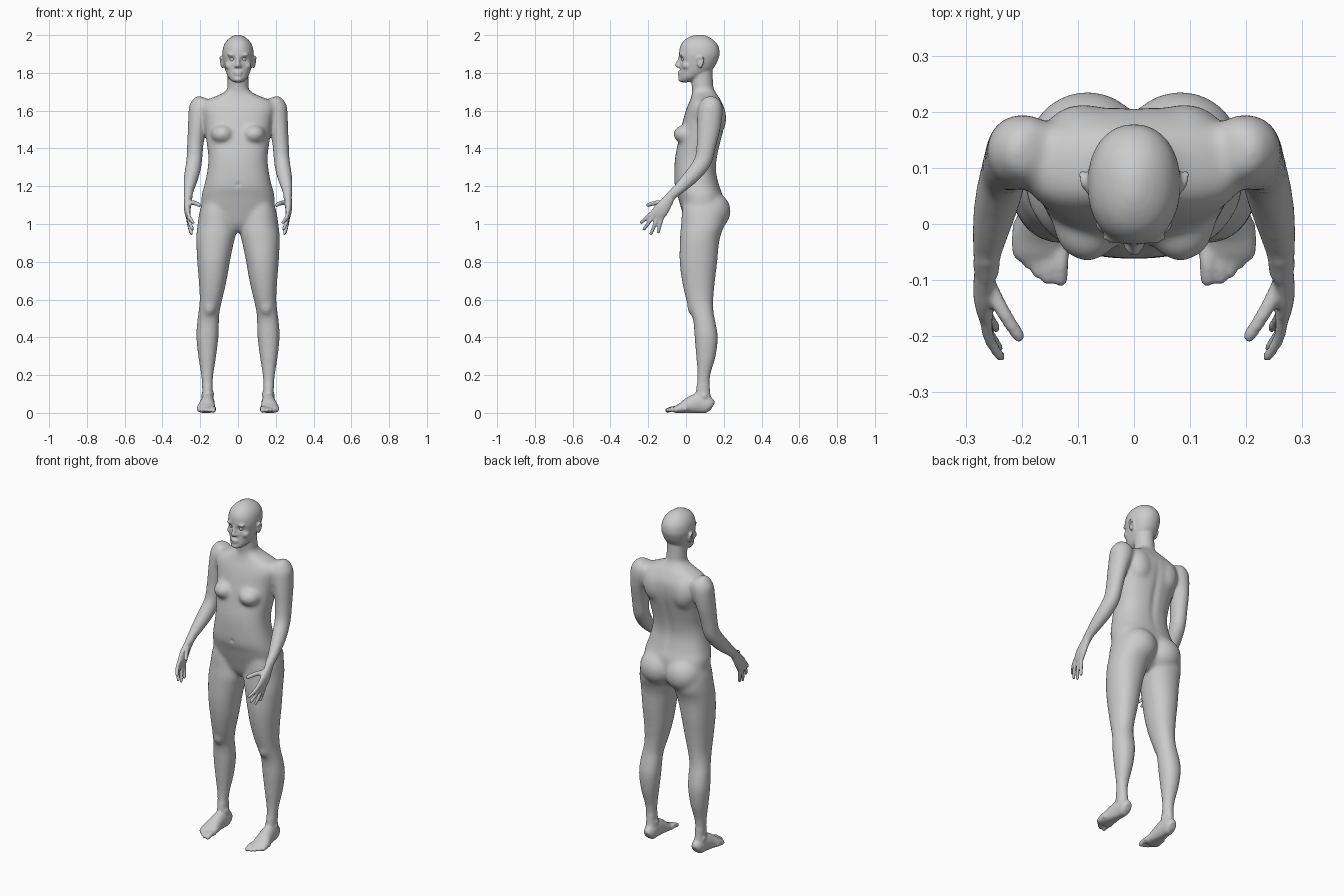
import bpy, bmesh, math
from mathutils import Vector, Matrix

bm = bmesh.new()
SIDES = (1, -1)


def smooth_rows(rows, steps=5):
    """Catmull-Rom interpolation through rows of numbers."""
    out = []
    last = len(rows) - 1
    for i in range(last):
        quad = rows[max(i - 1, 0)], rows[i], rows[i + 1], rows[min(i + 2, last)]
        for k in range(steps):
            t = k / steps
            out.append([0.5 * (2 * b + (c - a) * t + (2 * a - 5 * b + 4 * c - d) * t * t
                               + (3 * b - a - 3 * c + d) * t ** 3) for a, b, c, d in zip(*quad)])
    out.append(list(rows[-1]))
    return out


def skin(rings):
    loops = [[bm.verts.new(p) for p in r] for r in rings]
    n = len(loops[0])
    for a, b in zip(loops, loops[1:]):
        for i in range(n):
            bm.faces.new((a[i], a[(i + 1) % n], b[(i + 1) % n], b[i]))
    bm.faces.new(loops[0])
    bm.faces.new(loops[-1])


def unit_ring(power=2.0, n=32):
    f = lambda v: math.copysign(abs(v) ** (2 / power), v)
    return [(f(math.cos(math.tau * i / n)), f(math.sin(math.tau * i / n))) for i in range(n)]


def stack(rows, power=2.0, sides=(1,)):
    """Level sections: z, x from, x to, y front, y back."""
    for s in sides:
        skin([[(s * ((x0 + x1) / 2 + (x1 - x0) / 2 * c), (f + b) / 2 + (b - f) / 2 * d, z)
               for c, d in unit_ring(power)] for z, x0, x1, f, b in smooth_rows(rows)])


def tube(rows, sides=SIDES, power=2.0):
    """Sections across a path: x, y, z, radius sideways, radius upright."""
    pts = smooth_rows(rows)
    rings = []
    for i, (x, y, z, ru, rv) in enumerate(pts):
        t = (Vector(pts[min(i + 1, len(pts) - 1)][:3]) - Vector(pts[max(i - 1, 0)][:3])).normalized()
        u = (Vector((1, 0, 0)) - t * t.x).normalized()
        v = t.cross(u)
        rings.append([Vector((x, y, z)) + u * ru * c + v * rv * d for c, d in unit_ring(power, 24)])
    for s in sides:
        skin([[(s * p.x, p.y, max(p.z, 0)) for p in r] for r in rings])


def ball(loc, size, sides=SIDES):
    for s in sides:
        m = Matrix.Translation((s * loc[0], loc[1], loc[2])) @ Matrix.Diagonal((*size, 1))
        bmesh.ops.create_uvsphere(bm, u_segments=24, v_segments=16, radius=1, matrix=m)


def digit(points, r):
    """Finger or toe with a rounded tip."""
    n = len(points) - 1
    tube([(*p, r * (1 - 0.18 * i / n), r * (1 - 0.18 * i / n)) for i, p in enumerate(points)])
    ball(points[-1], (r * 0.82,) * 3)


# Torso from crotch to the base of the neck
torso = [(.96, .05, .03, .12), (1.0, .11, 0, .17), (1.08, .185, -.025, .195), (1.15, .193, -.045, .195),
         (1.2, .180, -.06, .178), (1.28, .163, -.062, .16), (1.35, .157, -.058, .165),
         (1.42, .165, -.045, .18), (1.5, .175, -.028, .2), (1.56, .185, -.013, .208),
         (1.61, .2, .002, .205), (1.645, .185, .017, .19), (1.668, .14, .026, .177),
         (1.69, .085, .032, .162), (1.71, .06, .035, .15)]
stack([(z, -w, w, f, b) for z, w, f, b in torso], 2.4)
ball((.083, .002, 1.475), (.062, .07, .052))       # breasts
ball((.083, .13, 1.068), (.108, .107, .105))       # buttocks
ball((.09, .15, 1.56), (.075, .064, .10))          # shoulder blades

# Neck and head
stack([(1.64, -.07, .07, .045, .165), (1.7, -.058, .058, .032, .15), (1.75, -.055, .055, .028, .143),
       (1.83, -.055, .055, .025, .14)])
head = [(1.75, .02, -.025, .01), (1.76, .036, -.034, .04), (1.78, .053, -.035, .085),
        (1.81, .066, -.033, .132), (1.84, .074, -.032, .156), (1.87, .08, -.034, .17),
        (1.9, .083, -.037, .178), (1.94, .077, -.031, .172), (1.97, .06, -.012, .15),
        (1.99, .036, .018, .12), (2.001, .012, .05, .09)]
stack([(z, -w, w, f, b) for z, w, f, b in head], 2.15)
tube([(0, -.03, 1.885, .008, .01), (0, -.038, 1.862, .009, .01), (0, -.047, 1.842, .012, .011),
      (0, -.04, 1.83, .01, .008)], (1,))           # nose
ball((.012, -.037, 1.836), (.009, .01, .008))      # nostril wings
ball((0, -.035, 1.803), (.024, .010, .0065), (1,))  # upper lip
ball((0, -.033, 1.790), (.020, .011, .0070), (1,))  # lower lip
ball((0, -.026, 1.766), (.024, .017, .014), (1,))  # chin
ball((.031, -.023, 1.896), (.027, .014, .008))     # brows
ball((.045, .004, 1.838), (.025, .024, .022))      # cheeks
ball((.083, .075, 1.852), (.007, .016, .029))      # ears
tube([(.085, .062, 1.868, .006, .005), (.091, .07, 1.884, .006, .005), (.094, .088, 1.88, .006, .005),
      (.092, .09, 1.86, .006, .005), (.085, .075, 1.828, .007, .006)])

# Arms from shoulder to wrist
tube([(.185, .13, 1.672, .02, .025), (.19, .13, 1.655, .048, .05), (.196, .13, 1.61, .066, .066),
      (.216, .122, 1.52, .050, .064), (.226, .108, 1.42, .044, .053), (.232, .09, 1.335, .043, .048),
      (.243, .045, 1.27, .042, .044), (.255, -.01, 1.213, .035, .037), (.262, -.055, 1.17, .027, .029),
      (.263, -.09, 1.137, .021, .026)])

# Hands
tube([(.263, -.075, 1.15, .021, .026), (.267, -.1, 1.118, .019, .032), (.268, -.128, 1.08, .018, .040),
      (.264, -.153, 1.046, .014, .040), (.262, -.16, 1.036, .009, .035)])
for root, tip in (((-.172, 1.067), (-.237, 1.008)), ((-.167, 1.05), (-.222, .972)),
                  ((-.150, 1.035), (-.185, .949)), ((-.130, 1.026), (-.147, .957))):
    x1 = .238 + (tip[0] + .237) * .15
    mid = ((root[0] + tip[0]) / 2, (root[1] + tip[1]) / 2)
    digit([(.264, *root), (.258, *mid), (x1, *tip)], .0115)
digit([(.26, -.105, 1.115), (.238, -.148, 1.113), (.22, -.178, 1.108), (.205, -.2, 1.1)], .014)

# Legs
stack([(1.17, .06, .165, .0, .15), (1.08, .03, .2, -.02, .2), (1.0, .013, .214, -.026, .205),
       (.95, .01, .22, -.031, .187), (.9, .022, .221, -.033, .175), (.8, .043, .216, -.034, .166),
       (.7, .06, .208, -.022, .154), (.6, .083, .203, .0, .145), (.53, .098, .21, .025, .147),
       (.48, .1, .217, .039, .157), (.4, .103, .221, .045, .169), (.3, .115, .211, .053, .158),
       (.2, .13, .196, .06, .13), (.12, .134, .189, .053, .127), (.06, .128, .19, .04, .137),
       (.02, .13, .188, .05, .138)], 2.15, SIDES)
ball((.15, .037, .56), (.033, .032, .045))         # kneecaps
ball((.139, .085, .1), (.013, .018, .02))          # ankle bones
ball((.183, .095, .088), (.013, .018, .02))

# Feet and toes
tube([(.158, .138, .03, .02, .026), (.158, .12, .04, .032, .045), (.16, .07, .05, .036, .055),
      (.164, .02, .04, .042, .045), (.168, -.02, .026, .05, .03), (.168, -.05, .018, .05, .021),
      (.168, -.066, .015, .042, .014)])
for x, y, r in ((.131, -.098, .0165), (.155, -.1, .0115), (.173, -.089, .0110), (.190, -.073, .0105),
                (.207, -.055, .0105)):
    digit([(x, y + .06, .02), (x, y + .03, .022), (x, y, .013)], r)

# Fuse every volume into one skin
raw = bpy.data.meshes.new("body_volumes")
bm.to_mesh(raw)
bm.free()
body = bpy.data.objects.new("body", raw)
bpy.context.collection.objects.link(body)
remesh = body.modifiers.new("fuse", 'REMESH')
remesh.mode = 'VOXEL'
remesh.voxel_size = .0055
bpy.context.view_layer.update()
fused = bpy.data.meshes.new_from_object(body.evaluated_get(bpy.context.evaluated_depsgraph_get()))
body.modifiers.clear()
body.data = fused
bpy.data.meshes.remove(raw)

# Blend the joins: strongly on trunk and limbs, lightly on face, hands and feet
bm = bmesh.new()
bm.from_mesh(fused)


def relax(verts, times):
    for _ in range(times):
        bmesh.ops.smooth_vert(bm, verts=verts, factor=.5, use_axis_x=True, use_axis_y=True, use_axis_z=True)


relax([v for v in bm.verts if .15 < v.co.z < 1.74 and not (v.co.y < -.07 and abs(v.co.x) > .17)], 28)

# Eye sockets, navel and spine groove
for v in bm.verts:
    x, y, z = v.co
    if y < 0 and z > 1.8:
        v.co.y += .013 * math.exp(-((abs(x) - .031) / .016) ** 2 - ((z - 1.872) / .011) ** 2)
    elif y < 0 and abs(x) < .05:
        v.co.y += .008 * math.exp(-(x / .009) ** 2 - ((z - 1.21) / .01) ** 2)
    elif y > .12 and 1.1 < z < 1.7:
        v.co.y -= .007 * math.exp(-(x / .02) ** 2 - ((z - 1.4) / .17) ** 2)
relax(bm.verts[:], 4)
for f in bm.faces:
    f.smooth = True
bm.to_mesh(fused)
bm.free()

# Eyeballs
for s, name in zip(SIDES, ("left_eye", "right_eye")):
    bpy.ops.mesh.primitive_uv_sphere_add(segments=20, ring_count=12, radius=.0135,
                                         location=(s * .031, -.0105, 1.872))
    bpy.context.object.name = name
    bpy.ops.object.shade_smooth()
